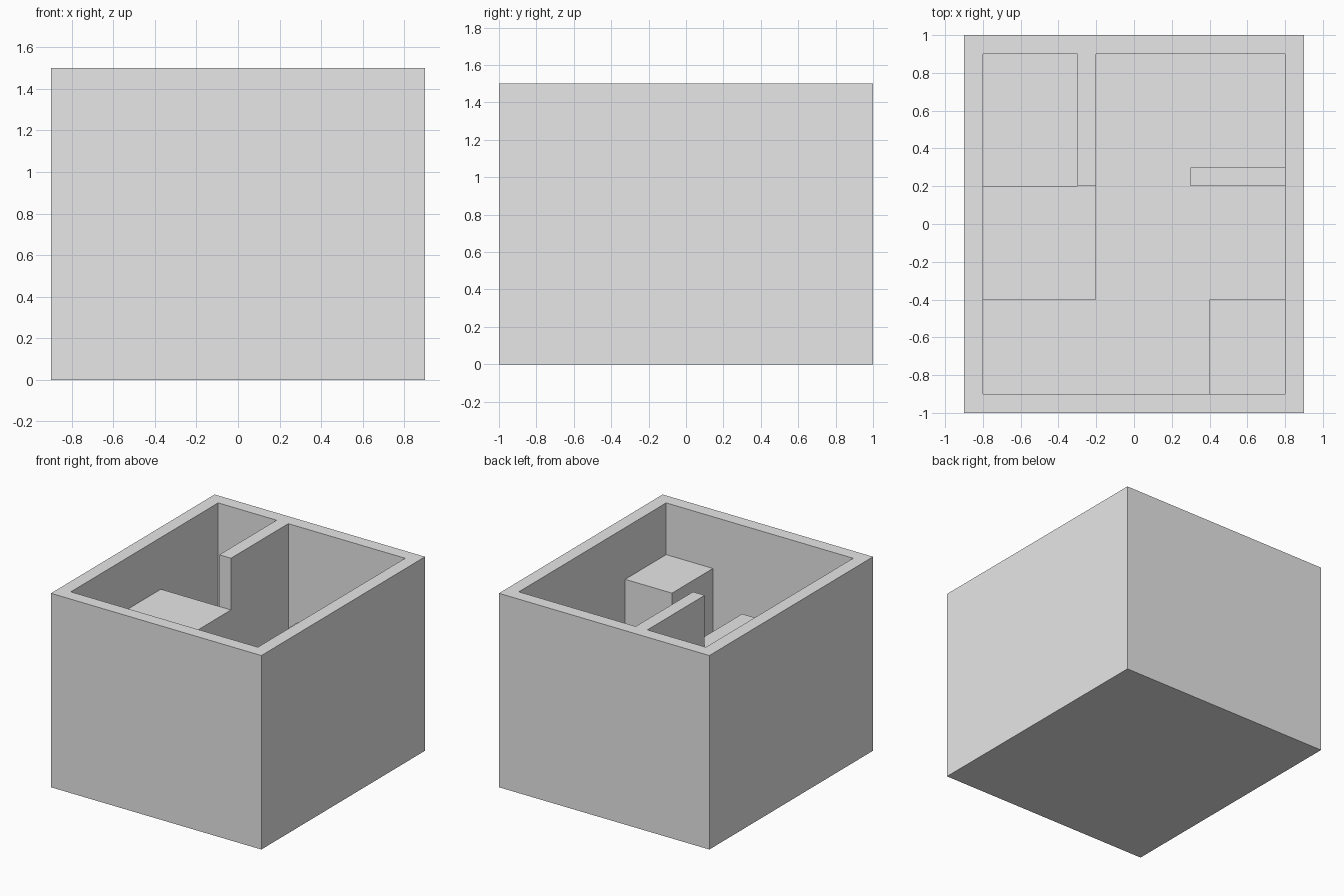
import bpy
import bmesh

if "Cube" in bpy.data.objects:
    bpy.data.objects.remove(bpy.data.objects["Cube"], do_unlink=True)

FLOOR, LEDGE, TOP = 0.1, 1.1, 1.5

grey = bpy.data.materials.new("plain_grey")
grey.use_nodes = True
grey.diffuse_color = (0.8, 0.8, 0.8, 1)
grey.node_tree.nodes["Principled BSDF"].inputs["Base Color"].default_value = (0.8, 0.8, 0.8, 1)


def prism(name, outline, z0, z1):
    """Extrude a plan outline from z0 up to z1."""
    bm = bmesh.new()
    base = bm.faces.new([bm.verts.new((x, y, z0)) for x, y in outline])
    grown = bmesh.ops.extrude_face_region(bm, geom=[base])["geom"]
    verts = [g for g in grown if isinstance(g, bmesh.types.BMVert)]
    bmesh.ops.translate(bm, verts=verts, vec=(0, 0, z1 - z0))
    bmesh.ops.recalc_face_normals(bm, faces=bm.faces)
    mesh = bpy.data.meshes.new(name)
    bm.to_mesh(mesh)
    bm.free()
    mesh.materials.append(grey)
    obj = bpy.data.objects.new(name, mesh)
    bpy.context.collection.objects.link(obj)
    return obj


def box(name, x0, x1, y0, y1, z0, z1):
    return prism(name, [(x0, y0), (x1, y0), (x1, y1), (x0, y1)], z0, z1)


# Outer shell with floor, walls and the full-height partition left standing
shell = box("room_shell", -0.9, 0.9, -1, 1, 0, TOP)
cavity = prism("cavity_cutter", [(-0.8, -0.9), (0.8, -0.9), (0.8, 0.9), (-0.2, 0.9),
                                 (-0.2, 0.2), (-0.3, 0.2), (-0.3, 0.9), (-0.8, 0.9)],
               FLOOR, TOP + 0.2)
cavity.hide_render = True
cut = shell.modifiers.new("carve_room", "BOOLEAN")
cut.operation = "DIFFERENCE"
cut.solver = "EXACT"
cut.object = cavity
bpy.context.view_layer.objects.active = shell
bpy.ops.object.modifier_apply(modifier=cut.name)
bpy.data.objects.remove(cavity, do_unlink=True)

# Lower blocks and the short dividing wall inside the room
box("side_block", -0.8, -0.2, -0.4, 0.2, FLOOR, LEDGE)
box("corner_block", 0.4, 0.8, -0.9, -0.4, FLOOR, LEDGE)
box("short_wall", 0.3, 0.8, 0.2, 0.3, FLOOR, LEDGE)
